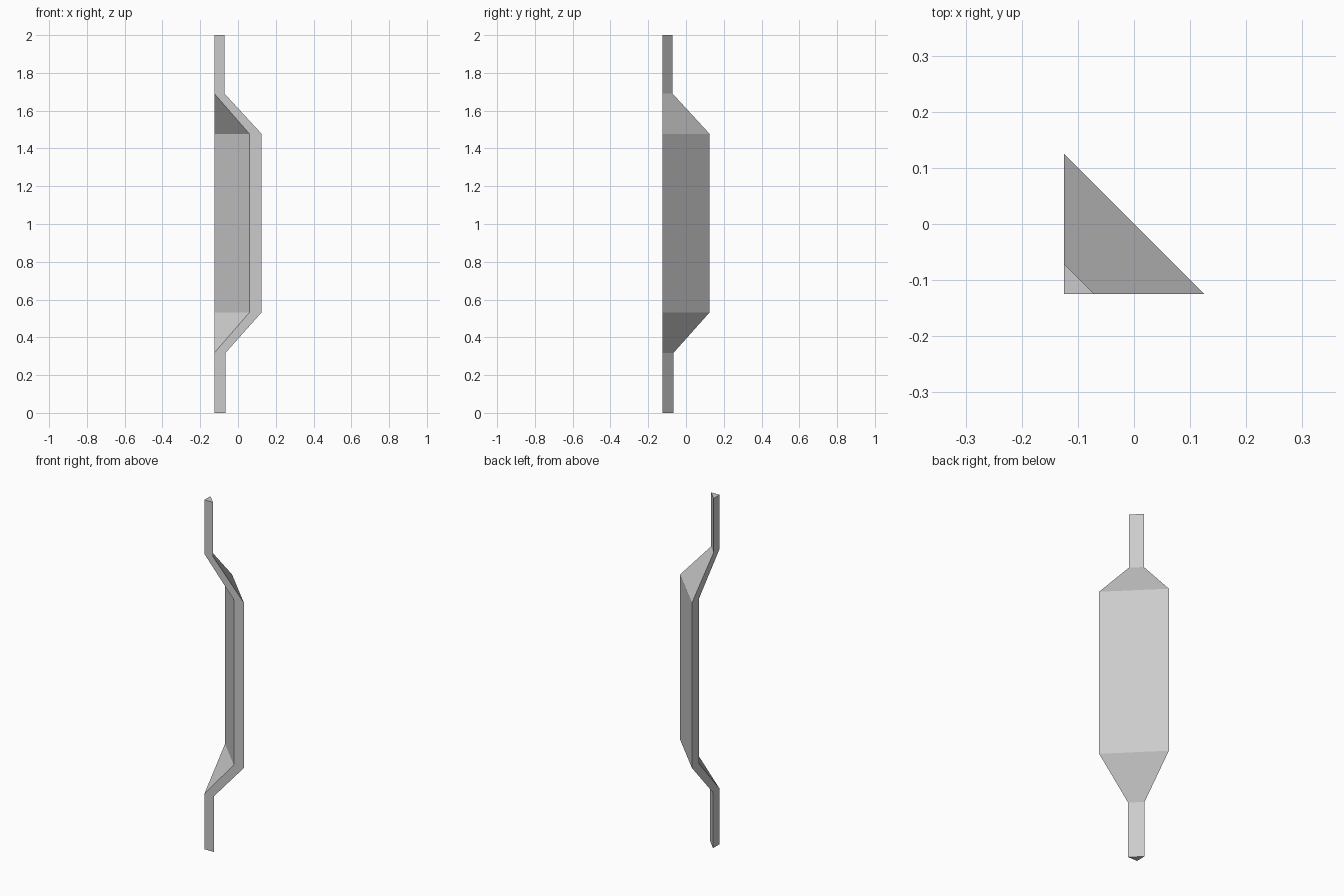
import bpy, bmesh

if "Cube" in bpy.data.objects:
    bpy.data.objects.remove(bpy.data.objects["Cube"])

C = -0.125  # wall corner shared by x and y

# Stations: height, outer leg length, inner leg length (0 = solid triangle)
STATIONS = [
    (0.0, 0.059, 0.0),
    (0.318, 0.059, 0.0),
    (0.532, 0.25, 0.186),
    (1.477, 0.25, 0.186),
    (1.69, 0.054, 0.0),
    (2.0, 0.054, 0.0),
]

# Loft the diagonal corner band through all stations
bm = bmesh.new()
rings = []
for z, outer, inner in STATIONS:
    pts = [(C + inner, C), (C + outer, C), (C, C + outer), (C, C + inner)]
    rings.append([bm.verts.new((x, y, z)) for x, y in pts])
for lo, hi in zip(rings, rings[1:]):
    for i in range(4):
        j = (i + 1) % 4
        bm.faces.new((lo[i], lo[j], hi[j], hi[i]))

# End caps
bm.faces.new(rings[0][::-1])
bm.faces.new(rings[-1])

# Collapse the inner side where the section is a plain triangle
bmesh.ops.remove_doubles(bm, verts=bm.verts[:], dist=1e-4)
bmesh.ops.recalc_face_normals(bm, faces=bm.faces[:])

mesh = bpy.data.meshes.new("corner_handle")
bm.to_mesh(mesh)
bm.free()
obj = bpy.data.objects.new("corner_handle", mesh)
bpy.context.collection.objects.link(obj)
